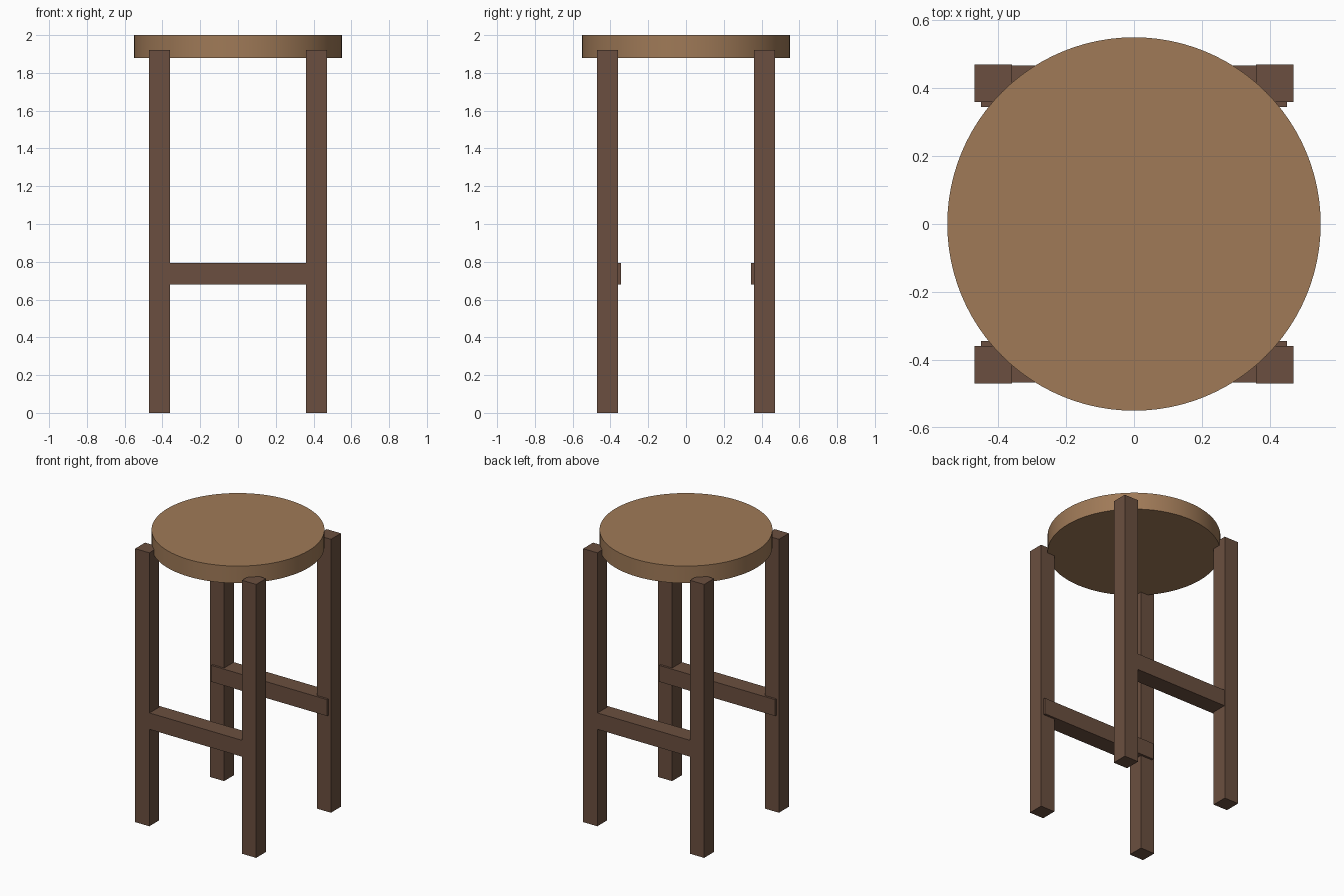
import bpy
import math

# Remove the default cube
old = bpy.data.objects.get("Cube")
if old:
    bpy.data.objects.remove(old, do_unlink=True)


def make_material(name, colour):
    mat = bpy.data.materials.new(name)
    mat.use_nodes = True
    mat.diffuse_color = colour
    mat.node_tree.nodes["Principled BSDF"].inputs["Base Color"].default_value = colour
    return mat


light_wood = make_material("light wood", (0.35, 0.195, 0.097, 1))
dark_wood = make_material("dark wood", (0.145, 0.078, 0.05, 1))


def add_box(name, centre, size, mat):
    bpy.ops.mesh.primitive_cube_add(size=1, location=centre)
    box = bpy.context.object
    box.name = name
    box.scale = size
    bpy.ops.object.transform_apply(location=False, rotation=False, scale=True)
    box.data.materials.append(mat)
    return box


# Round seat
bpy.ops.mesh.primitive_cylinder_add(vertices=96, radius=0.55, depth=0.12, location=(0, 0, 1.94))
seat = bpy.context.object
seat.name = "seat"
seat.data.materials.append(light_wood)
bpy.ops.object.shade_smooth_by_angle(angle=math.radians(30))

for depth_name, sy in (("front", -1), ("back", 1)):
    # Square legs, let into the seat
    for side_name, sx in (("right", -1), ("left", 1)):
        add_box(f"{depth_name}_{side_name}_leg", (sx * 0.415, sy * 0.415, 0.96),
                (0.11, 0.11, 1.92), dark_wood)
    # Foot rail, slightly proud of the legs on the inner side
    add_box(f"{depth_name}_rail", (0, sy * 0.406, 0.737), (0.90, 0.122, 0.115), dark_wood)
